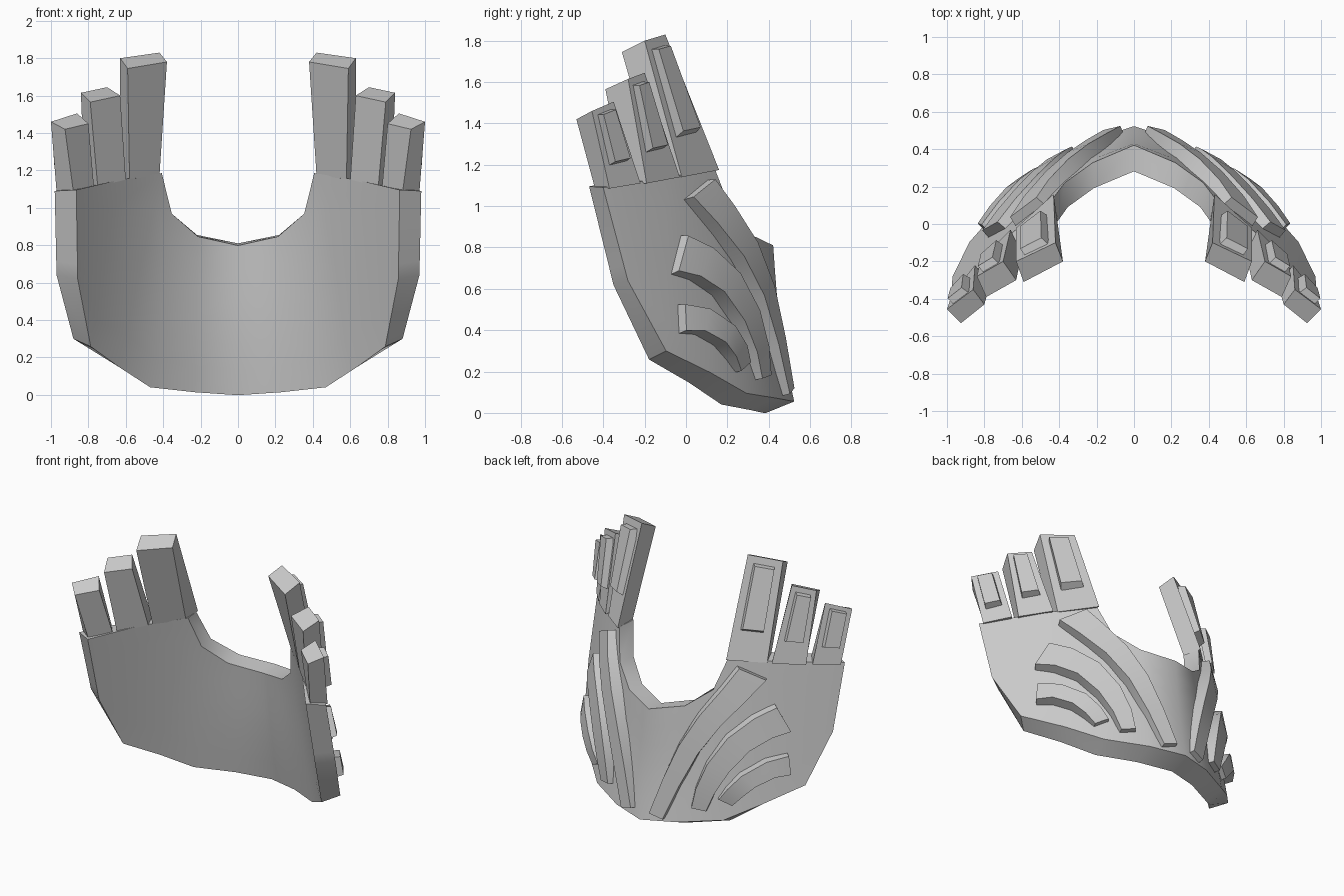
import bpy
import bmesh
from math import pi, sin
from mathutils import Vector

if "Cube" in bpy.data.objects:
    bpy.data.objects.remove(bpy.data.objects["Cube"])

grey = bpy.data.materials.new("plain_grey")
grey.use_nodes = True
colour = (0.6, 0.6, 0.6, 1)
grey.diffuse_color = colour
grey.node_tree.nodes["Principled BSDF"].inputs["Base Color"].default_value = colour


def finish(name, bm, angle):
    """Turn a half-model mesh into a mirrored, shaded object."""
    bmesh.ops.recalc_face_normals(bm, faces=bm.faces)
    mesh = bpy.data.meshes.new(name)
    bm.to_mesh(mesh)
    bm.free()
    mesh.materials.append(grey)
    ob = bpy.data.objects.new(name, mesh)
    bpy.context.collection.objects.link(ob)
    bpy.ops.object.select_all(action="DESELECT")
    ob.select_set(True)
    bpy.context.view_layer.objects.active = ob
    bpy.ops.object.shade_smooth_by_angle(angle=angle)
    mirror = ob.modifiers.new("Mirror", "MIRROR")
    mirror.use_clip = True


def surface(x, z):
    """Point of the curved outer surface above (x, z)."""
    drop = (0.2 + 0.1 * z) * abs(x) + 0.5 * x * x
    # slight hollow down the middle
    if z < 0.8:
        drop += 0.02 * sin(pi * z / 0.8) * max(0, 1 - 2.5 * abs(x))
    return Vector((x, 0.535 - 0.14 * z - drop, z))


def normal(x, z):
    e = 0.01
    dx = surface(x + e, z) - surface(x - e, z)
    dz = surface(x, z + e) - surface(x, z - e)
    return dz.cross(dx).normalized()


def inner(p):
    return p - Vector((0.12 * p.x ** 2, 0.14 - 0.075 * p.x ** 2, 0.06 * (1 - p.z)))


def loft(bm, rings, closed_ends=True):
    """Skin a list of equal closed rings of points; return the vertex rows."""
    rows = [[bm.verts.new(p) for p in ring] for ring in rings]
    n = len(rows[0])
    for a, b in zip(rows, rows[1:]):
        for i in range(n):
            j = (i + 1) % n
            bm.faces.new((a[i], a[j], b[j], b[i]))
    if closed_ends:
        bm.faces.new(rows[0])
        bm.faces.new(rows[-1])
    return rows


# Curved plate: each column runs from the lower rim to the upper rim
columns = [
    ((0, 0.055), (0, 0.81)),
    ((0.24, 0.07), (0.22, 0.855)),
    ((0.5, 0.095), (0.37, 0.97)),
    ((0.69, 0.195), (0.43, 1.175)),
    ((0.88, 0.3), (0.7, 1.14)),
    ((0.97, 0.64), (0.98, 1.09)),
]
steps = 6
rings = []
for low, high in columns:
    low, high = Vector(low), Vector(high)
    outer = [surface(*low.lerp(high, k / steps)) for k in range(steps + 1)]
    rings.append(outer + [inner(p) for p in reversed(outer)])
bm = bmesh.new()
rim = loft(bm, rings, closed_ends=False)[-1]
for k in range(steps):
    bm.faces.new((rim[k], rim[k + 1], rim[-2 - k], rim[-1 - k]))
finish("curved_plate", bm, 0.6)


# Raised bands that follow the outer surface: path in (x, z), start and end width
bands = {
    "upper_band": ([(0.56, 1.08), (0.48, 0.95), (0.37, 0.78), (0.27, 0.58),
                    (0.185, 0.34), (0.11, 0.1)], 0.19, 0.11),
    "middle_band": ([(0.735, 0.765), (0.64, 0.72), (0.53, 0.62), (0.44, 0.46),
                     (0.385, 0.3), (0.36, 0.17)], 0.22, 0.1),
    "lower_band": ([(0.79, 0.455), (0.7, 0.44), (0.6, 0.37), (0.54, 0.29),
                    (0.5, 0.22)], 0.15, 0.1),
}
for name, (path, wide, narrow) in bands.items():
    path = [Vector(p) for p in path]
    last = len(path) - 1
    rings = []
    for i, p in enumerate(path):
        t = i / last
        along = path[min(i + 1, last)] - path[max(i - 1, 0)]
        side = Vector((-along.y, along.x)).normalized()
        half = (wide + (narrow - wide) * t) / 2
        top = 0.05 - 0.02 * t + 0.035 * sin(pi * t)
        ring = []
        for offset, lift in ((-1, -0.03), (-0.85, top), (0.85, top), (1, -0.03)):
            q = p + side * half * offset
            ring.append(surface(*q) + normal(*q) * lift)
        rings.append(ring)
    bm = bmesh.new()
    loft(bm, rings)
    finish(name, bm, 0.5)


# Fingers: base and tip corners in the order front inner, front outer,
# back outer, back inner
fingers = {
    "inner_finger": (
        [(0.42, 0.01, 1.17), (0.58, -0.14, 1.155), (0.63, -0.02, 1.14), (0.43, 0.16, 1.175)],
        [(0.38, -0.2, 1.78), (0.59, -0.31, 1.745), (0.63, -0.2, 1.8), (0.42, -0.1, 1.83)]),
    "middle_finger": (
        [(0.6, -0.16, 1.15), (0.75, -0.3, 1.115), (0.82, -0.19, 1.11), (0.66, -0.03, 1.14)],
        [(0.63, -0.3, 1.6), (0.79, -0.39, 1.565), (0.84, -0.28, 1.615), (0.7, -0.2, 1.645)]),
    "outer_finger": (
        [(0.77, -0.32, 1.11), (0.88, -0.44, 1.085), (0.97, -0.37, 1.085), (0.85, -0.22, 1.11)],
        [(0.8, -0.43, 1.45), (0.925, -0.53, 1.42), (1, -0.455, 1.46), (0.86, -0.35, 1.505)]),
}
for name, (base, tip) in fingers.items():
    base, tip = [Vector(p) for p in base], [Vector(p) for p in tip]
    bm = bmesh.new()
    loft(bm, [base, tip])
    finish(name, bm, 0.5)

    # raised pad on the back of the finger
    def back(u, v):
        return base[2].lerp(base[3], u).lerp(tip[2].lerp(tip[3], u), v)

    out = (tip[3] - base[3]).cross(base[2] - base[3]).normalized()
    if out.y < 0:
        out = -out
    bm = bmesh.new()
    loft(bm, [[back(u, v) + out * lift for u, v in
               ((0.2 + s, 0.28 + s), (0.8 - s, 0.28 + s),
                (0.8 - s, 0.94 - s), (0.2 + s, 0.94 - s))]
              for s, lift in ((0, -0.03), (0.03, 0.04))])
    finish(name + "_pad", bm, 0.5)
